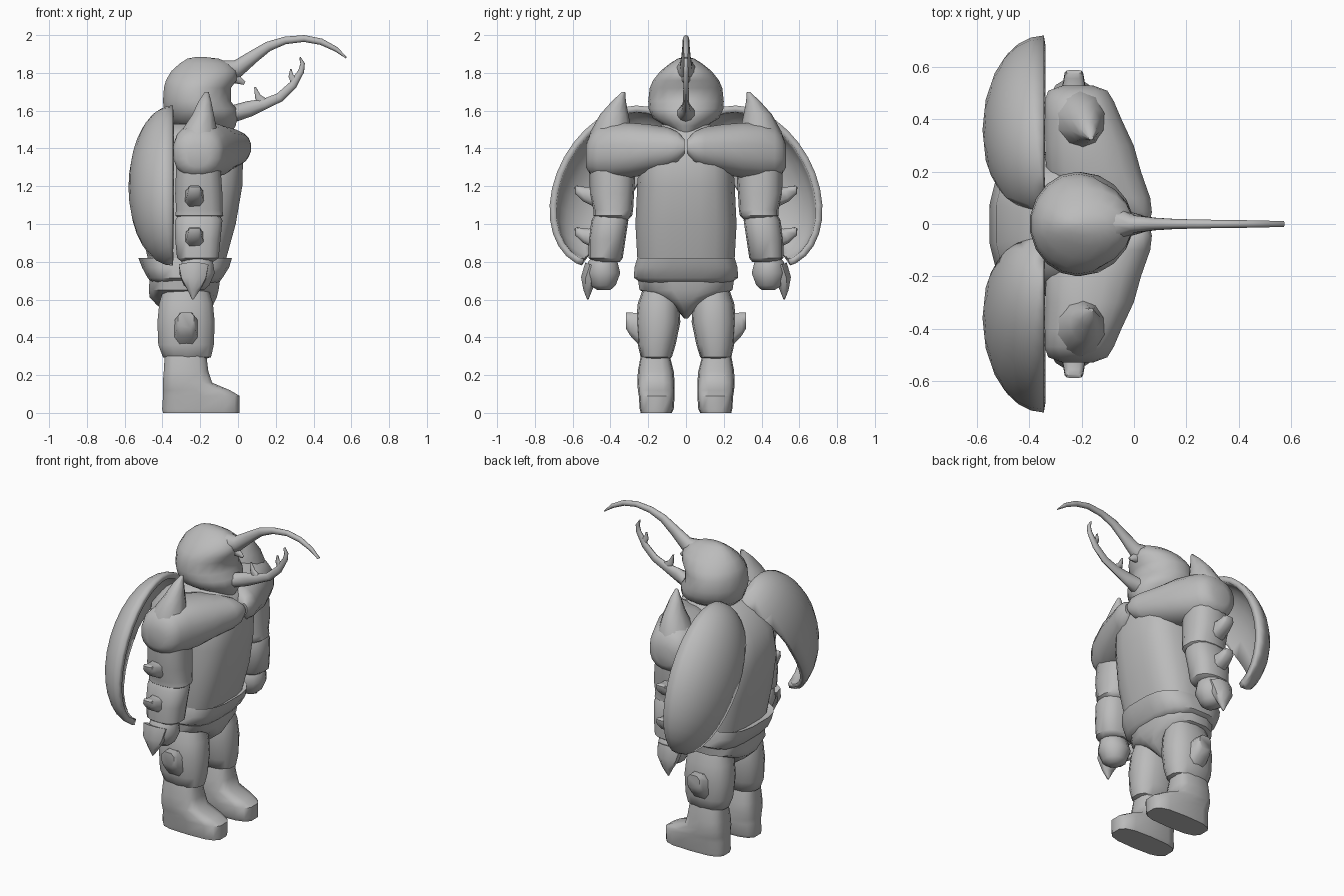
import bpy, bmesh, math
from mathutils import Vector, Matrix

grey = bpy.data.materials.new("shell grey")
grey.diffuse_color = (0.5, 0.5, 0.5, 1)


def finish(name, bm, angle=50):
    bmesh.ops.recalc_face_normals(bm, faces=bm.faces)
    me = bpy.data.meshes.new(name)
    bm.to_mesh(me)
    bm.free()
    me.materials.append(grey)
    ob = bpy.data.objects.new(name, me)
    bpy.context.collection.objects.link(ob)
    bpy.ops.object.select_all(action='DESELECT')
    ob.select_set(True)
    bpy.context.view_layer.objects.active = ob
    bpy.ops.object.shade_smooth_by_angle(angle=math.radians(angle))
    return ob


def skin(bm, rings):
    """Bridge a list of point rings and cap both ends."""
    vs = [[bm.verts.new(p) for p in r] for r in rings]
    n = len(vs[0])
    for a, b in zip(vs, vs[1:]):
        for i in range(n):
            j = (i + 1) % n
            bm.faces.new((a[i], a[j], b[j], b[i]))
    bm.faces.new(vs[0])
    bm.faces.new(vs[-1])


def ring(c, u, v, n, e):
    pts = []
    for i in range(n):
        a = 2 * math.pi * (i + .5) / n
        ca, sa = math.cos(a), math.sin(a)
        pts.append(c + u * math.copysign(abs(ca) ** (2 / e), ca)
                   + v * math.copysign(abs(sa) ** (2 / e), sa))
    return pts


def loft(name, rows, n=16, e=2.4, sides=(1,)):
    """Level rings: (z, x min, x max, y min, y max)."""
    for s in sides:
        bm = bmesh.new()
        skin(bm, [ring(Vector(((x0 + x1) / 2, s * (y0 + y1) / 2, z)),
                       Vector(((x1 - x0) / 2, 0, 0)), Vector((0, (y1 - y0) / 2, 0)), n, e)
                  for z, x0, x1, y0, y1 in rows])
        finish(tag(name, s, sides), bm)


def sweep(name, rows, n=10, ref=(0, 1, 0), e=2, sides=(1,), fixed=None):
    """Tube along a path: (x, y, z, half size along ref, other half size)."""
    for s in sides:
        m = Vector((1, s, 1))
        pts = [Vector(r[:3]) * m for r in rows]
        rings = []
        for i, r in enumerate(rows):
            t = (pts[min(i + 1, len(pts) - 1)] - pts[max(i - 1, 0)]).normalized()
            if fixed:
                t = Vector(fixed)
            w = t.cross(Vector(ref)).normalized()
            u = w.cross(t).normalized()
            rings.append(ring(pts[i], u * r[3], w * r[4], n, e))
        bm = bmesh.new()
        skin(bm, rings)
        finish(tag(name, s, sides), bm)


def tag(name, s, sides):
    return name if len(sides) == 1 else ("left_" if s > 0 else "right_") + name


BOTH = (1, -1)

# Trunk
loft("torso", [(.72, -.46, -.09, -.25, .25), (.82, -.48, -.06, -.26, .26),
               (1.0, -.52, -.01, -.27, .27), (1.2, -.555, .025, -.26, .26),
               (1.38, -.53, .03, -.25, .25), (1.48, -.44, -.02, -.2, .2),
               (1.53, -.36, -.08, -.12, .12)], 20, 3)
loft("belt", [(.69, -.46, -.10, -.24, .24), (.715, -.48, -.08, -.278, .278),
              (.77, -.51, -.045, -.275, .275), (.82, -.53, -.03, -.26, .26),
              (.80, -.49, -.07, -.24, .24)], 20, 3)
loft("pelvis", [(.50, -.33, -.22, -.01, .01), (.57, -.43, -.13, -.07, .07),
                (.61, -.47, -.11, -.15, .15), (.65, -.475, -.10, -.25, .25),
                (.72, -.47, -.09, -.26, .26)], 16, 2.6)

# Head and neck
loft("head", [(1.47, -.2, -.04, -.05, .05), (1.52, -.34, -.01, -.11, .11),
              (1.56, -.38, .0, -.175, .175), (1.61, -.395, -.005, -.198, .198),
              (1.65, -.40, -.035, -.2, .2), (1.72, -.395, -.035, -.192, .192),
              (1.76, -.385, -.005, -.175, .175), (1.81, -.355, -.0, -.135, .135),
              (1.85, -.31, -.04, -.085, .085), (1.875, -.27, -.10, -.045, .045),
              (1.885, -.22, -.18, -.01, .01)], 18, 1.95)

# Long upper horn
sweep("upper_horn", [(-.15, 0, 1.78, .10, .08), (-.08, 0, 1.80, .075, .07),
                     (0, 0, 1.825, .035, .045), (.08, 0, 1.885, .025, .034),
                     (.16, 0, 1.94, .02, .026), (.25, 0, 1.972, .018, .02),
                     (.35, 0, 1.982, .016, .018), (.44, 0, 1.965, .015, .017),
                     (.52, 0, 1.925, .013, .013), (.573, 0, 1.88, .012, .004)])

# Branched lower horn and brow nub
sweep("lower_horn", [(-.14, 0, 1.575, .09, .05), (-.02, 0, 1.585, .05, .045),
                     (.06, 0, 1.61, .025, .042), (.14, 0, 1.635, .018, .028),
                     (.22, 0, 1.67, .016, .025), (.29, 0, 1.735, .015, .022),
                     (.335, 0, 1.81, .013, .016), (.342, 0, 1.85, .012, .012),
                     (.328, 0, 1.883, .01, .004)])
sweep("lower_horn_prong", [(.14, 0, 1.635, .014, .035), (.105, 0, 1.675, .012, .018),
                           (.09, 0, 1.725, .008, .005)], 8)
sweep("upper_horn_prong", [(.305, 0, 1.755, .012, .03), (.28, 0, 1.785, .01, .015),
                           (.28, 0, 1.82, .007, .004)], 8)
sweep("brow_nub", [(-.06, 0, 1.78, .04, .04), (.0, 0, 1.765, .02, .025),
                   (.035, 0, 1.745, .006, .01)], 8)

# Shoulder pads with raised thorns
sweep("shoulder_pad", [(.015, .008, 1.41, .045, .04), (-.02, .045, 1.405, .09, .085),
                       (-.11, .10, 1.40, .175, .115), (-.155, .2, 1.395, .185, .135),
                       (-.17, .3, 1.39, .172, .148), (-.195, .40, 1.385, .15, .15),
                       (-.21, .47, 1.38, .135, .138), (-.215, .51, 1.37, .115, .105),
                       (-.215, .53, 1.36, .06, .06)],
      16, (1, 0, 0), 2.3, BOTH, (0, 1, 0))
sweep("shoulder_thorn", [(-.215, .40, 1.40, .125, .125), (-.205, .395, 1.49, .10, .11),
                         (-.185, .38, 1.58, .06, .075), (-.175, .355, 1.65, .035, .037),
                         (-.165, .33, 1.70, .01, .008)], 10, (1, 0, 0), 2, BOTH, (0, 0, 1))

# Arms, hands and claws
loft("upper_arm", [(1.02, -.30, -.11, .31, .46), (1.045, -.335, -.075, .285, .49),
                   (1.075, -.33, -.08, .28, .49), (1.16, -.335, -.08, .275, .51),
                   (1.3, -.33, -.09, .265, .51)], 14, 2.5, BOTH)
loft("forearm", [(.80, -.30, -.13, .35, .49), (.82, -.325, -.10, .335, .515),
                 (.92, -.335, -.09, .32, .515), (1.02, -.335, -.08, .305, .50),
                 (1.055, -.31, -.10, .32, .48)], 14, 2.5, BOTH)
loft("hand", [(.65, -.25, -.18, .40, .47), (.675, -.29, -.15, .37, .51),
              (.74, -.315, -.12, .345, .53), (.80, -.30, -.13, .36, .52),
              (.84, -.27, -.15, .39, .49)], 12, 2, BOTH)
sweep("claw", [(-.235, .49, .78, .085, .05), (-.235, .515, .71, .07, .045),
               (-.235, .52, .65, .035, .025), (-.24, .52, .6, .004, .004)],
      8, (1, 0, 0), 2, BOTH)
for nm, z, y in (("upper_arm_spike", 1.145, .5), ("forearm_spike", .925, .5)):
    sweep(nm, [(-.23, y - .03, z, .055, .06), (-.23, y + .03, z + .012, .045, .042),
               (-.23, y + .072, z + .035, .037, .026), (-.23, y + .083, z + .055, .03, .008)],
          8, (1, 0, 0), 3, BOTH)

# Legs and boots
loft("thigh", [(.28, -.36, -.19, .10, .22), (.295, -.40, -.14, .075, .24),
               (.36, -.425, -.125, .055, .255), (.48, -.43, -.12, .03, .265),
               (.58, -.42, -.13, .035, .255), (.68, -.39, -.16, .06, .22)], 14, 2.4, BOTH)
sweep("thigh_spike", [(-.275, .22, .435, .075, .10), (-.275, .26, .45, .062, .082),
                      (-.275, .295, .47, .055, .065), (-.275, .318, .49, .045, .045)],
      8, (1, 0, 0), 3, BOTH, (0, 1, 0))
loft("boot", [(0, -.40, .01, .075, .24), (.02, -.405, .012, .065, .245),
              (.09, -.40, .012, .06, .25), (.12, -.40, -.04, .06, .255),
              (.16, -.40, -.135, .06, .257), (.22, -.395, -.155, .065, .255),
              (.30, -.39, -.165, .085, .24)], 14, 3.2, BOTH)

# Wing cases: tilted thin half ellipsoids, open at the front and cut away inward
for s in BOTH:
    bm = bmesh.new()
    bmesh.ops.create_uvsphere(bm, u_segments=24, v_segments=16, radius=1)
    for co, no in (((0, 0, 0), (1, 0, 0)), ((0, -.25 * s, 0), (0, -s, -.15))):
        bmesh.ops.bisect_plane(bm, geom=bm.verts[:] + bm.edges[:] + bm.faces[:], dist=1e-4,
                               plane_co=co, plane_no=no, clear_outer=True)
    bmesh.ops.transform(bm, verts=bm.verts, matrix=Matrix.Translation((-.345, s * .36, 1.195))
                        @ Matrix.Rotation(s * math.radians(29), 4, 'X')
                        @ Matrix.Diagonal((.235, .327, .46, 1)))
    case = finish(tag("wing_case", s, BOTH), bm)
    wall = case.modifiers.new("wall", 'SOLIDIFY')
    wall.thickness = .035
    wall.offset = -1
